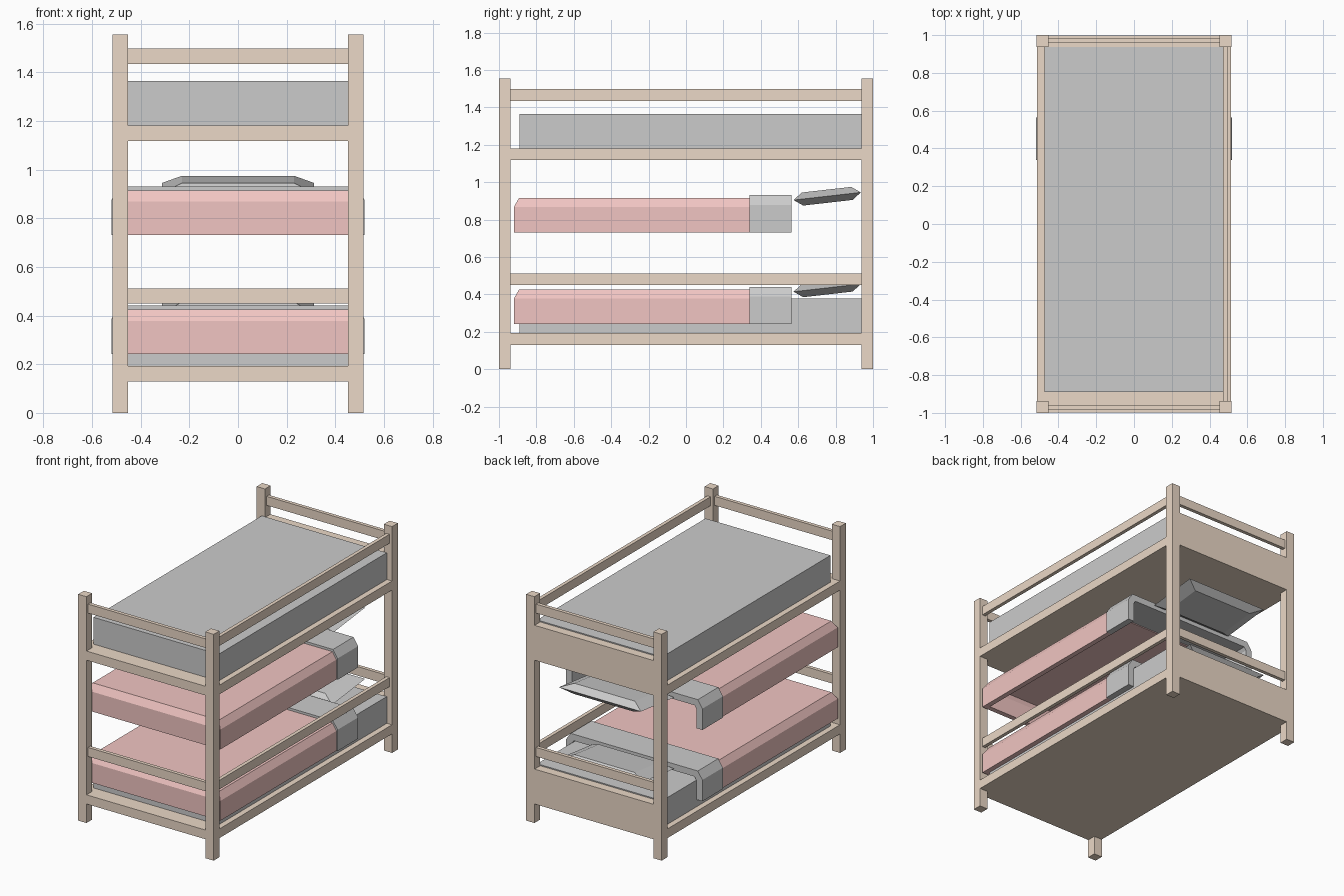
import bpy, bmesh
from math import radians

if "Cube" in bpy.data.objects:
    bpy.data.objects.remove(bpy.data.objects["Cube"])


def material(name, rgb):
    m = bpy.data.materials.new(name)
    m.diffuse_color = (*rgb, 1)
    m.use_nodes = True
    m.node_tree.nodes["Principled BSDF"].inputs["Base Color"].default_value = m.diffuse_color
    return m


WOOD = material("wood", (0.83, 0.69, 0.57))
RED = material("blanket_red", (0.88, 0.56, 0.54))


def finish(name, bm, mat=None):
    me = bpy.data.meshes.new(name)
    bm.to_mesh(me)
    bm.free()
    ob = bpy.data.objects.new(name, me)
    bpy.context.collection.objects.link(ob)
    if mat:
        me.materials.append(mat)
    return ob


def box(name, x, y, z, mat=None):
    bm = bmesh.new()
    bmesh.ops.create_cube(bm, size=1)
    for v in bm.verts:
        v.co = [(r[0] + r[1]) / 2 + c * (r[1] - r[0]) for r, c in zip((x, y, z), v.co)]
    return finish(name, bm, mat)


def cover(name, hx, y0, y1, z0, zs, z1, inset, thick, front_inset=None, mat=None):
    """Draped cloth with chamfered top edges; open at the back, and at the
    front too unless front_inset is given."""
    bm = bmesh.new()
    fi = front_inset or 0
    rows = []
    for z, dx, dy in ((z0, 0, 0), (zs, 0, 0), (z1, inset, fi)):
        x = hx - dx
        rows.append([bm.verts.new((px, py, z)) for px, py in
                     ((x, y1), (x, y0 + dy), (-x, y0 + dy), (-x, y1))])
    segments = (0, 1, 2) if front_inset else (0, 2)
    for lo, hi in zip(rows, rows[1:]):
        for i in segments:
            bm.faces.new((lo[i + 1], lo[i], hi[i], hi[i + 1]))
    bm.faces.new(rows[-1][::-1])
    ob = finish(name, bm, mat)
    s = ob.modifiers.new("thickness", 'SOLIDIFY')
    s.thickness = thick
    s.offset = -1
    s.use_even_offset = True
    return ob


def pillow(name, z):
    bm = bmesh.new()
    rings = []
    for h, hx, hy in ((-0.035, 0.23, 0.133), (0, 0.312, 0.181), (0.035, 0.23, 0.133)):
        rings.append([bm.verts.new((sx * hx, sy * hy, h)) for sx, sy in
                      ((-1, -1), (1, -1), (1, 1), (-1, 1))])
    for lo, hi in zip(rings, rings[1:]):
        for i in range(4):
            j = (i + 1) % 4
            bm.faces.new((lo[i], lo[j], hi[j], hi[i]))
    bm.faces.new(rings[0][::-1])
    bm.faces.new(rings[-1])
    ob = finish(name, bm)
    ob.location = (0, 0.755, z)
    ob.rotation_euler.x = radians(6.5)


def span(a, b):
    return (min(a, b), max(a, b))


# corner posts
for sx, side in ((-1, "left"), (1, "right")):
    for sy, end in ((-1, "front"), (1, "back")):
        box(f"{end}_{side}_post", span(sx * 0.452, sx * 0.515),
            span(sy * 0.938, sy * 1.0), (0, 1.555), WOOD)

# two bunks: platform, headboard, guard rails and mattress
for label, z, zg in (("lower", 0.13, 0.45), ("upper", 1.118, 1.435)):
    box(label + "_platform", (-0.514, 0.514), (-0.999, 0.999), (z, z + 0.063), WOOD)
    box(label + "_headboard", (-0.452, 0.452), (0.938, 0.999), (z + 0.063, z + 0.24), WOOD)
    for sy, end in ((-1, "front"), (1, "back")):
        box(f"{label}_{end}_guard_rail", (-0.452, 0.452),
            span(sy * 0.957, sy * 0.982), (zg, zg + 0.062), WOOD)
    box(label + "_right_guard_rail", (0.47, 0.495), (-0.938, 0.938), (zg, zg + 0.062), WOOD)
    box(label + "_mattress", (-0.475, 0.475), (-0.89, 0.937), (z + 0.063, z + 0.247))

# bedding sets, the second one a fixed step above the first
for label, dz in (("lower", 0.0), ("upper", 0.49)):
    cover(label + "_blanket", 0.51, -0.92, 0.34, 0.242 + dz, 0.378 + dz, 0.425 + dz,
          0.03, 0.035, front_inset=0.027, mat=RED)
    cover(label + "_folded_sheet", 0.519, 0.34, 0.563, 0.242 + dz, 0.388 + dz, 0.441 + dz,
          0.035, 0.045)
    pillow(label + "_pillow", 0.435 + dz)
